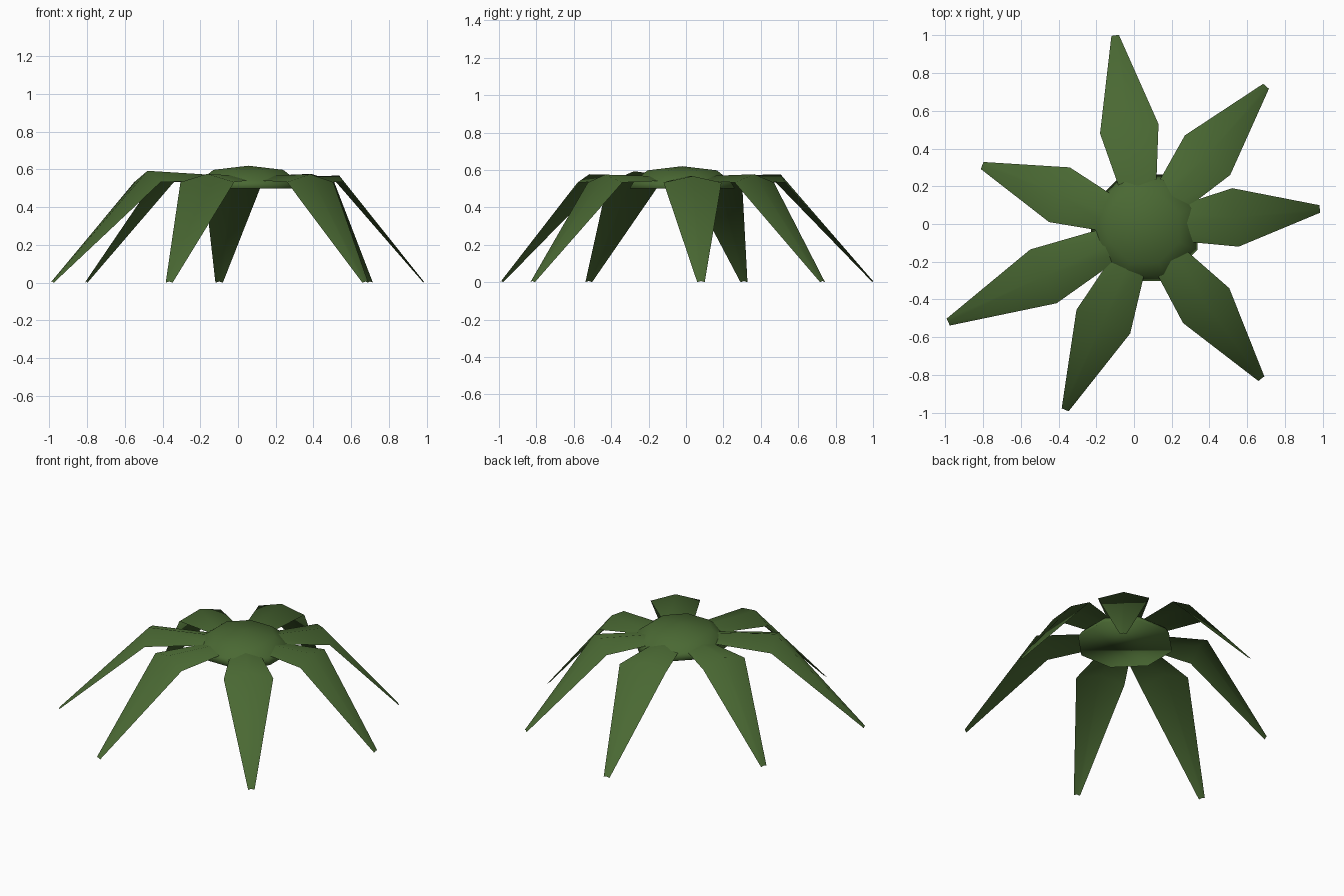
import bpy, math
from mathutils import Vector

if "Cube" in bpy.data.objects:
    bpy.data.objects.remove(bpy.data.objects["Cube"])

green = bpy.data.materials.new("leaf_green")
green.diffuse_color = (0.068, 0.14, 0.033, 1)
green.use_nodes = True
green.node_tree.nodes["Principled BSDF"].inputs["Base Color"].default_value = green.diffuse_color
CENTER = Vector((0.055, -0.02, 0))


def make(name, verts, faces):
    mesh = bpy.data.meshes.new(name)
    mesh.from_pydata(verts, [], faces)
    mesh.materials.append(green)
    for p in mesh.polygons:
        p.use_smooth = True
    obj = bpy.data.objects.new(name, mesh)
    bpy.context.collection.objects.link(obj)
    return obj


def leaf(name, tip, left, right, ridge_z):
    """Folded sheet: three rows (base, widest, tip) of left / ridge / right."""
    tip, left, right = (Vector((*p, 0)) for p in (tip, left, right))
    mid = (left + right) / 2
    out = (mid - CENTER).normalized()
    base = CENTER + out * 0.1
    across = (right - left).normalized()
    up = Vector((0, 0, 1))
    verts = [base - across * 0.075 + up * 0.545, base + up * 0.565,
             base + across * 0.075 + up * 0.545,
             left + up * 0.533, mid + up * ridge_z, right + up * 0.533,
             tip - across * 0.02, tip + up * 0.006, tip + across * 0.02]
    # faces wound so that normals point upward
    faces = [(r * 3 + c, r * 3 + c + 1, r * 3 + c + 4, r * 3 + c + 3)
             for r in range(2) for c in range(2)]
    make(name, verts, faces)


# Drooping leaves: tip, left and right widest points, ridge height
leaves = [
    ((-0.10, 1.00), (-0.18, 0.48), (0.13, 0.53), 0.577),
    ((0.70, 0.73), (0.27, 0.47), (0.51, 0.26), 0.577),
    ((0.985, 0.08), (0.52, 0.19), (0.555, -0.12), 0.567),
    ((0.675, -0.82), (0.505, -0.34), (0.26, -0.525), 0.575),
    ((-0.365, -0.985), (-0.02, -0.58), (-0.305, -0.455), 0.577),
    ((-0.985, -0.52), (-0.41, -0.42), (-0.55, -0.135), 0.593),
    ((-0.805, 0.31), (-0.45, 0.01), (-0.34, 0.30), 0.577),
]
for i, args in enumerate(leaves):
    leaf(f"leaf_{i + 1}", *args)

# Central crown: low eight-sided dome with a closed flat underside
N = 8
rings = [(0.305, 0.50), (0.28, 0.54), (0.20, 0.598)]
verts = [CENTER + Vector((r * math.cos(a), r * math.sin(a), z))
         for r, z in rings
         for a in (math.tau * (k + 0.5) / N for k in range(N))]
verts.append(CENTER + Vector((0, 0, 0.62)))
faces = [tuple(reversed(range(N)))]
for r in range(2):
    for k in range(N):
        n = (k + 1) % N
        faces.append((r * N + k, r * N + n, (r + 1) * N + n, (r + 1) * N + k))
faces += [(2 * N + k, 2 * N + (k + 1) % N, 3 * N) for k in range(N)]
make("crown", verts, faces)
